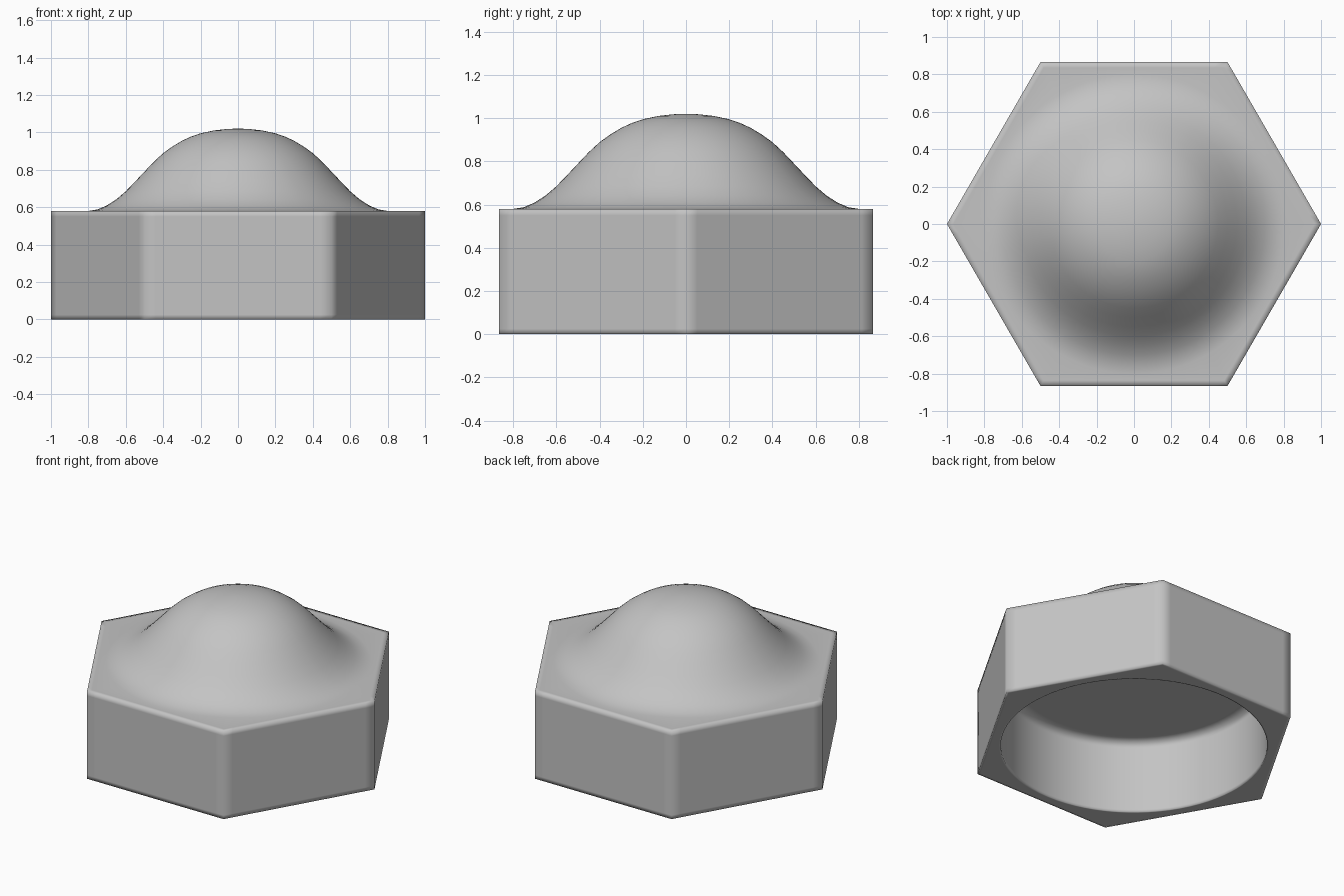
import bpy
import bmesh
from math import cos, sin, pi, atan2, hypot

cube = bpy.data.objects.get("Cube")
if cube:
    bpy.data.objects.remove(cube, do_unlink=True)

# Grey metal
metal = bpy.data.materials.new("grey_metal")
metal.use_nodes = True
GREY = (0.55, 0.55, 0.55, 1)
metal.diffuse_color = GREY
metal.node_tree.nodes["Principled BSDF"].inputs["Base Color"].default_value = GREY

# Hexagon outline, with extra points close to each corner
STEPS = [0, 0.06] + [i / 14 for i in range(2, 13)] + [0.94]
HEX = []
for side in range(6):
    a, b = side * pi / 3, (side + 1) * pi / 3
    for t in STEPS:
        HEX.append((cos(a) * (1 - t) + cos(b) * t, sin(a) * (1 - t) + sin(b) * t))


def hexagon(size, z):
    return [(x * size, y * size, z) for x, y in HEX]


def circle(radius, z):
    return [(x / hypot(x, y) * radius, y / hypot(x, y) * radius, z) for x, y in HEX]


def loft(name, rings, cap_start=False, cap_end=False):
    """Join rings of equal length into one smooth skin."""
    bm = bmesh.new()
    loops = [[bm.verts.new(p) for p in ring] for ring in rings]
    n = len(HEX)
    for low, high in zip(loops, loops[1:]):
        for i in range(n):
            j = (i + 1) % n
            bm.faces.new((low[i], low[j], high[j], high[i]))
    for use, ring in ((cap_start, loops[0]), (cap_end, loops[-1])):
        if use:
            bm.faces.new(ring)
    bmesh.ops.recalc_face_normals(bm, faces=bm.faces)
    for f in bm.faces:
        f.smooth = True
    mesh = bpy.data.meshes.new(name)
    bm.to_mesh(mesh)
    bm.free()
    mesh.materials.append(metal)
    obj = bpy.data.objects.new(name, mesh)
    bpy.context.collection.objects.link(obj)
    return obj


# Body: socket ceiling, socket wall, underside, hexagonal sides, shoulder, dome
HOLE, TOP, DEPTH = 0.8, 0.58, 0.48
socket = [circle(HOLE * 0.9, DEPTH), circle(HOLE, DEPTH), circle(HOLE, DEPTH - 0.04),
          circle(HOLE, 0.02), circle(HOLE, 0)]
sides = [circle(HOLE + 0.01, 0), hexagon(0.98, 0), hexagon(1, 0), hexagon(1, 0.025),
         hexagon(1, TOP - 0.03), hexagon(1, TOP), hexagon(0.965, TOP)]
DOME = [(0.8, 0.58), (0.75, 0.588), (0.7, 0.61), (0.65, 0.642), (0.6, 0.685),
        (0.55, 0.737), (0.5, 0.79), (0.45, 0.843), (0.4, 0.889), (0.35, 0.925),
        (0.3, 0.955), (0.25, 0.978), (0.2, 0.995), (0.13, 1.01), (0.06, 1.018), (0.01, 1.02)]
dome = [circle(r, z) for r, z in DOME]
loft("domed_hex_nut", socket + sides + dome, cap_start=True, cap_end=True)
